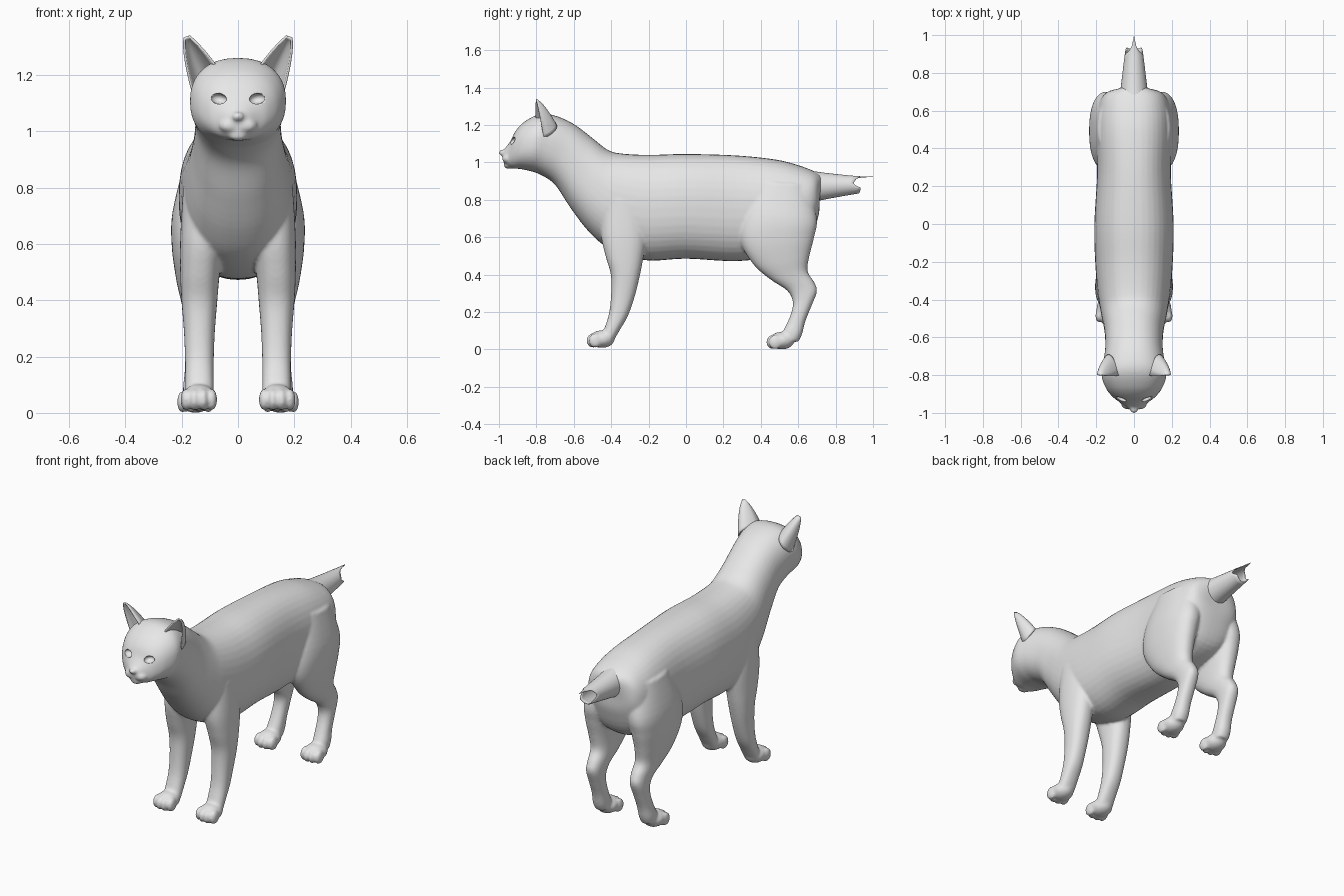
import bpy, bmesh, math
from mathutils import Matrix, Vector, Euler

if "Cube" in bpy.data.objects:
    bpy.data.objects.remove(bpy.data.objects["Cube"])

fur = bpy.data.materials.new("grey_fur")
fur.diffuse_color = (0.8, 0.8, 0.8, 1)
fur.use_nodes = True
fur.node_tree.nodes["Principled BSDF"].inputs["Base Color"].default_value = fur.diffuse_color


def finish(bm, name):
    bmesh.ops.recalc_face_normals(bm, faces=bm.faces)
    for f in bm.faces:
        f.smooth = True
    mesh = bpy.data.meshes.new(name)
    bm.to_mesh(mesh)
    bm.free()
    mesh.materials.append(fur)
    ob = bpy.data.objects.new(name, mesh)
    bpy.context.collection.objects.link(ob)
    return ob


def catmull(p0, p1, p2, p3, t):
    return [0.5 * (2*b + (c-a)*t + (2*a-5*b+4*c-d)*t*t + (3*b-a-3*c+d)*t**3)
            for a, b, c, d in zip(p0, p1, p2, p3)]


def loft(bm, rings, side=1, n=40, power=2.3, steps=5):
    """Ring: two opposite (y, z) points, then x centre and x half width."""
    pts = []
    for i in range(len(rings) - 1):
        q = [rings[max(0, min(len(rings)-1, i+k))] for k in (-1, 0, 1, 2)]
        pts += [catmull(*q, s / steps) for s in range(steps)]
    pts.append(rings[-1])
    loops = []
    for y1, z1, y2, z2, xc, w in pts:
        loop = []
        for k in range(n):
            a = 2 * math.pi * k / n
            c = math.copysign(abs(math.cos(a)) ** (2/power), math.cos(a))
            s = math.copysign(abs(math.sin(a)) ** (2/power), math.sin(a))
            loop.append(bm.verts.new((side * (xc + w*s),
                                      (y1+y2)/2 + c*(y1-y2)/2,
                                      (z1+z2)/2 + c*(z1-z2)/2)))
        loops.append(loop)
    for a, b in zip(loops, loops[1:]):
        for k in range(n):
            bm.faces.new((a[k], a[(k+1) % n], b[(k+1) % n], b[k]))
    bm.faces.new(loops[0])
    bm.faces.new(loops[-1])


def blob(bm, loc, radii, rot=(0, 0, 0)):
    bmesh.ops.create_uvsphere(bm, u_segments=24, v_segments=16, radius=1,
                              matrix=Matrix.LocRotScale(Vector(loc), Euler(rot), Vector(radii)))


bm = bmesh.new()

# Trunk, neck and head, from rump to muzzle
loft(bm, [
    (.725, .93, .715, .80, 0, .07), (.68, .955, .705, .70, 0, .15),
    (.60, .985, .64, .56, 0, .19), (.48, 1.015, .48, .50, 0, .20),
    (.27, 1.037, .27, .472, 0, .195), (0, 1.045, 0, .485, 0, .21),
    (-.20, 1.04, -.22, .477, 0, .205), (-.35, 1.048, -.41, .54, 0, .19),
    (-.42, 1.068, -.52, .63, 0, .175), (-.50, 1.13, -.62, .76, 0, .157),
    (-.60, 1.205, -.70, .88, 0, .152), (-.70, 1.25, -.78, .935, 0, .163),
    (-.78, 1.258, -.84, .955, 0, .170), (-.86, 1.22, -.89, .965, 0, .145),
    (-.91, 1.17, -.925, .967, 0, .110), (-.938, 1.115, -.95, .975, 0, .075),
    (-.968, 1.075, -.965, .985, 0, .045), (-.982, 1.06, -.975, 1.0, 0, .025)])

# Nose and chin
blob(bm, (0, -.980, 1.052), (.022, .022, .016))
blob(bm, (0, -.945, .985), (.036, .030, .020))

front_leg = [
    (-.45, .80, -.22, .80, .110, .085), (-.455, .62, -.21, .62, .125, .08),
    (-.43, .50, -.23, .48, .135, .07), (-.402, .40, -.25, .38, .137, .063),
    (-.40, .30, -.275, .28, .137, .055), (-.41, .20, -.31, .18, .137, .051),
    (-.43, .13, -.35, .11, .137, .05), (-.45, .08, -.385, .05, .137, .05)]
hind_leg = [
    (.36, .90, .66, .88, .10, .09), (.30, .72, .70, .70, .14, .093),
    (.29, .58, .685, .60, .15, .085), (.36, .455, .66, .50, .15, .07),
    (.45, .375, .65, .42, .145, .057), (.54, .315, .685, .36, .142, .048),
    (.57, .26, .70, .31, .143, .044), (.567, .21, .67, .23, .145, .042),
    (.545, .15, .638, .15, .147, .042), (.52, .10, .62, .08, .15, .045),
    (.50, .06, .60, .04, .15, .043)]

for side in (-1, 1):
    # Whisker pads
    blob(bm, (side * .03, -.953, 1.02), (.038, .030, .026))
    loft(bm, front_leg, side)
    loft(bm, hind_leg, side)
    # Paws with four toes each
    for x, y, z in ((.139, -.45, .055), (.151, .512, .047)):
        blob(bm, (side * x, y, z), (.060, .068, .047))
        for k, off in enumerate((-.046, -.016, .016, .046)):
            back = .012 if k in (0, 3) else 0
            blob(bm, (side * (x + off), y - .047 + back, z - .008), (.019, .036, .039))

body = finish(bm, "body")
mod = body.modifiers.new("blend", "REMESH")
mod.mode = "VOXEL"
mod.voxel_size = .008
mod.use_smooth_shade = True
mod = body.modifiers.new("soften", "SMOOTH")
mod.factor = .5
mod.iterations = 5

# Eye sockets
bm = bmesh.new()
for side in (-1, 1):
    blob(bm, (side * .068, -.925, 1.115), (.029, .028, .019), (0, -side * .2, side * .4))
sockets = finish(bm, "eye_socket_cutter")
sockets.hide_render = True
sockets.hide_viewport = True
mod = body.modifiers.new("eyes", "BOOLEAN")
mod.operation = "DIFFERENCE"
mod.solver = "EXACT"
mod.object = sockets


def bezier(a, b, c, t):
    return Vector(a) * (1-t)**2 + Vector(b) * 2*t*(1-t) + Vector(c) * t*t


def grid_faces(bm, rows, closed=False):
    for a, b in zip(rows, rows[1:]):
        for k in range(len(a) - (0 if closed else 1)):
            j = (k + 1) % len(a)
            bm.faces.new((a[k], a[j], b[j], b[k]))


# Cupped ears, open towards the front
for side, label in ((-1, "left"), (1, "right")):
    bm = bmesh.new()
    rows = []
    for i in range(15):
        t = i / 14
        inner = bezier((.075, -.80, 1.225), (.115, -.81, 1.285), (.172, -.80, 1.337), t)
        outer = bezier((.158, -.76, 1.13), (.197, -.785, 1.27), (.190, -.80, 1.330), t)
        row = []
        for k in range(13):
            s = k / 12
            p = inner.lerp(outer, s)
            bulge = (4 * s * (1 - s)) ** .7 * (1 - t) ** .8
            p += Vector((.012, .085, .022)) * bulge
            row.append(bm.verts.new((side * p.x, p.y, p.z)))
        rows.append(row)
    grid_faces(bm, rows)
    ear = finish(bm, label + "_ear")
    mod = ear.modifiers.new("thickness", "SOLIDIFY")
    mod.thickness = .008
    mod.offset = 0

# Hollow tail stump with a ragged open end
ragged = [(0, 1.0), (14, .945), (35, .915), (80, .895), (115, .935), (140, .93), (180, .925)]


def tail_end(deg):
    for (a, ya), (b, yb) in zip(ragged, ragged[1:]):
        if deg <= b:
            return ya + (yb - ya) * (deg - a) / (b - a)
    return ragged[-1][1]


bm = bmesh.new()
rows = []
for i in range(13):
    t = i / 12
    row = []
    for k in range(48):
        a = 2 * math.pi * k / 48
        deg = math.degrees(min(a, 2 * math.pi - a))
        y = .66 + (tail_end(deg) - .66) * t
        u = min(1, (y - .66) / .27)
        rx = .078 - .033 * u
        rz = .088 - .043 * u ** .8
        row.append(bm.verts.new((rx * math.sin(a), y, .870 + .010 * u + rz * math.cos(a))))
    rows.append(row)
grid_faces(bm, rows, closed=True)
tail = finish(bm, "tail")
mod = tail.modifiers.new("thickness", "SOLIDIFY")
mod.thickness = .004
mod.offset = -1
